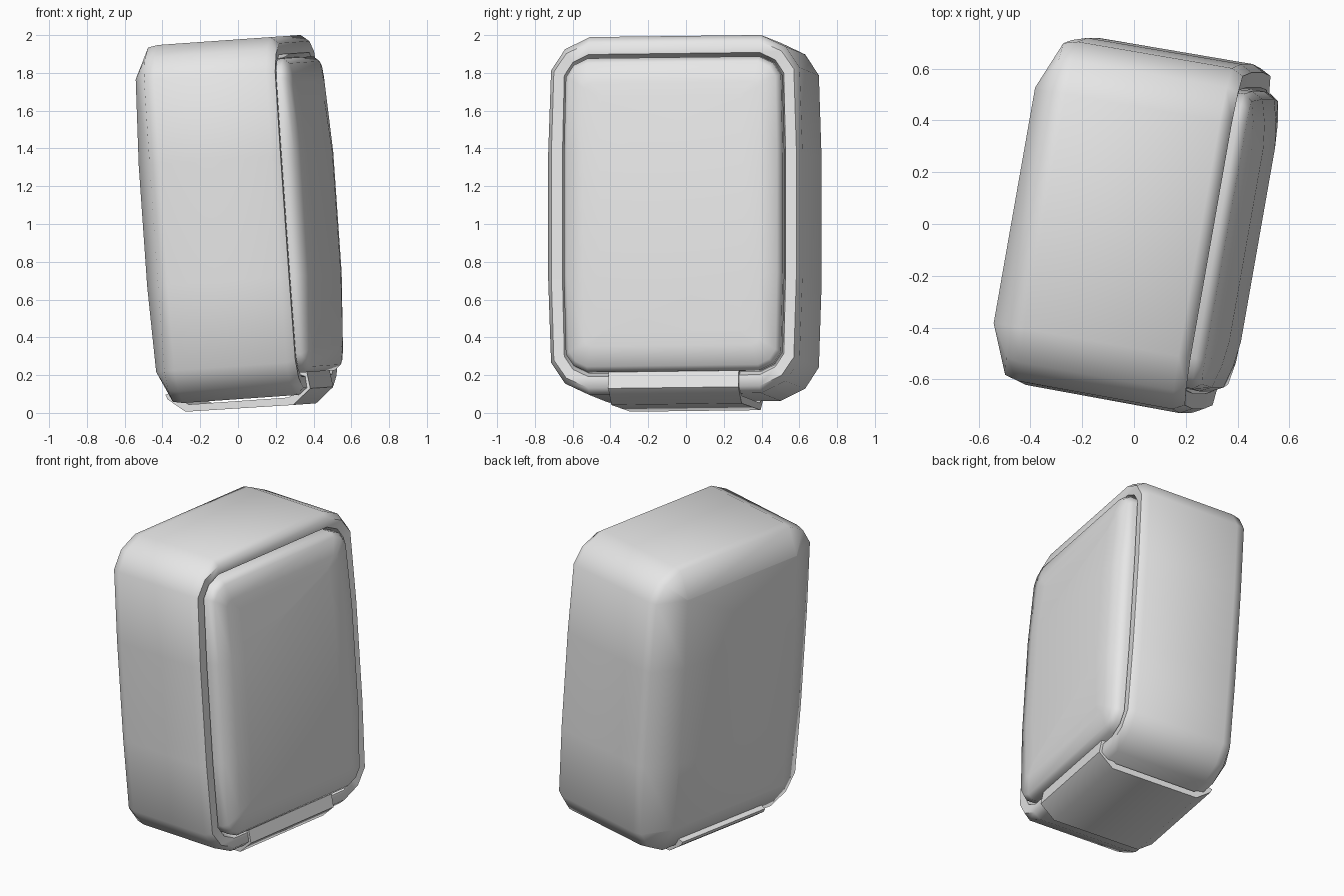
import bpy, bmesh, math
from mathutils import Matrix, Vector

cube = bpy.data.objects.get("Cube")
if cube:
    bpy.data.objects.remove(cube, do_unlink=True)

# Single light grey material
grey = bpy.data.materials.new("light_grey")
grey.use_nodes = True
grey.diffuse_color = (0.8, 0.8, 0.8, 1)
grey.node_tree.nodes["Principled BSDF"].inputs["Base Color"].default_value = (0.8, 0.8, 0.8, 1)

# The case leans back a little and is turned away from the front
POSE = (Matrix.Translation((0, 0, 1))
        @ Matrix.Rotation(math.radians(-4), 4, 'Y')
        @ Matrix.Rotation(math.radians(-10), 4, 'Z'))


def finish(name, bm, angle):
    """Turn a bmesh in the case's own frame into a posed, shaded object."""
    bmesh.ops.remove_doubles(bm, verts=bm.verts, dist=0.0005)
    bmesh.ops.recalc_face_normals(bm, faces=bm.faces)
    bm.transform(POSE)
    mesh = bpy.data.meshes.new(name)
    bm.to_mesh(mesh)
    bm.free()
    mesh.materials.append(grey)
    obj = bpy.data.objects.new(name, mesh)
    bpy.context.collection.objects.link(obj)
    bpy.ops.object.select_all(action='DESELECT')
    obj.select_set(True)
    bpy.context.view_layer.objects.active = obj
    bpy.ops.object.shade_smooth_by_angle(angle=math.radians(angle))
    return obj


def ring(x, cy, cz, ry, rz, bulge_y=0.0, bulge_x=0.0):
    """Rounded rectangle at depth x: a core rectangle plus three-point corners."""
    d = 0.64
    corner = [(cy + ry, cz), (cy + d * ry, cz + d * rz), (cy, cz + rz)]
    mid = (cy + ry + bulge_y, 0.32)
    pts = [(x + bulge_x, mid[0], mid[1])]
    pts += [(x, y, z) for y, z in corner]
    left = [(px, -y, z) for px, y, z in reversed(pts)]
    upper = pts + left
    lower = [(px, y, -z) for px, y, z in reversed(upper)]
    return [Vector((px, y, z + 0.025)) for px, y, z in upper + lower]


def loft(rings):
    """Skin a list of rings and cap both ends."""
    bm = bmesh.new()
    loops = [[bm.verts.new(p) for p in r] for r in rings]
    n = len(loops[0])
    for a, b in zip(loops, loops[1:]):
        for i in range(n):
            j = (i + 1) % n
            bm.faces.new((a[i], a[j], b[j], b[i]))
    # Caps in three strips, following the slight crown of the face
    for l in (loops[0], loops[-1]):
        bm.faces.new(l[0:8])
        bm.faces.new((l[0], l[7], l[8], l[15]))
        bm.faces.new(l[8:16])
    return bm


# Case body: bevelled back, straight wall, raised rim and groove for the panel
body = loft([
    ring(-0.413, 0.46, 0.775, 0.002, 0.002, 0, -0.016),
    ring(-0.335, 0.46, 0.775, 0.190, 0.165, 0.012),
    ring(-0.280, 0.46, 0.775, 0.205, 0.175, 0.015),
    ring(0.325, 0.46, 0.775, 0.208, 0.175, 0.016),
    ring(0.370, 0.46, 0.765, 0.185, 0.150, 0.014),
    ring(0.365, 0.46, 0.745, 0.130, 0.110, 0.010),
    ring(0.320, 0.46, 0.740, 0.115, 0.095, 0.010),
])
finish("case_body", body, 60)

# Domed front panel seated in the groove
panel = loft([
    ring(0.310, 0.46, 0.735, 0.115, 0.095, 0.010),
    ring(0.385, 0.46, 0.735, 0.118, 0.098, 0.010),
    ring(0.418, 0.46, 0.725, 0.095, 0.080, 0.010, 0.012),
    ring(0.436, 0.43, 0.670, 0.040, 0.030, 0.005, 0.018),
    ring(0.442, 0.37, 0.620, 0.010, 0.010, 0, 0.024),
])
finish("front_panel", panel, 50)

# Clip wrapped around the bottom: outer path and matching inner path
outer = [(0.375, -0.805), (0.388, -0.895), (0.290, -0.976),
         (-0.290, -0.972), (-0.382, -0.900), (-0.392, -0.875)]
inner = [(-0.355, -0.865), (-0.345, -0.885), (-0.270, -0.935),
         (0.270, -0.935), (0.345, -0.875), (0.335, -0.805)]
clip = bmesh.new()
ends = [[clip.verts.new((x, y, z)) for x, z in outer + inner] for y in (-0.35, 0.35)]
count = len(outer + inner)
for i in range(count):
    j = (i + 1) % count
    clip.faces.new((ends[0][i], ends[0][j], ends[1][j], ends[1][i]))
for end in ends:
    for i in range(len(outer) - 1):
        clip.faces.new((end[i], end[i + 1], end[count - 2 - i], end[count - 1 - i]))
finish("bottom_clip", clip, 50)
